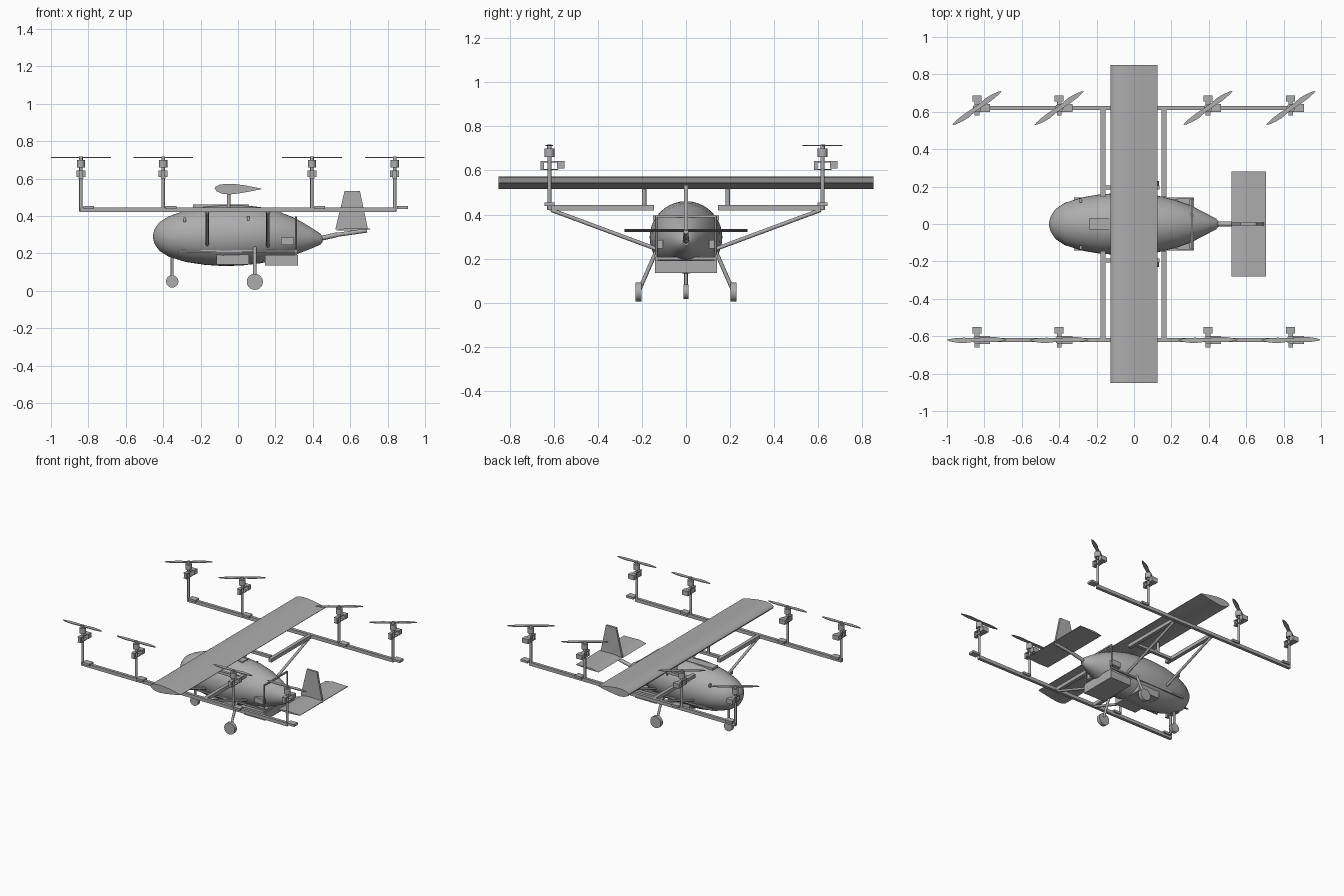
import bpy, bmesh, math
from mathutils import Vector, Matrix

cube = bpy.data.objects.get("Cube")
if cube:
    bpy.data.objects.remove(cube, do_unlink=True)

GREY = 0.42
grey = bpy.data.materials.new("plain grey")
grey.use_nodes = True
grey.diffuse_color = (GREY, GREY, GREY, 1)
grey.node_tree.nodes["Principled BSDF"].inputs["Base Color"].default_value = (GREY, GREY, GREY, 1)


def finish(name, bm, smooth=False):
    bmesh.ops.recalc_face_normals(bm, faces=bm.faces)
    mesh = bpy.data.meshes.new(name)
    bm.to_mesh(mesh)
    bm.free()
    mesh.materials.append(grey)
    ob = bpy.data.objects.new(name, mesh)
    bpy.context.collection.objects.link(ob)
    if smooth:
        bpy.ops.object.select_all(action="DESELECT")
        ob.select_set(True)
        bpy.context.view_layer.objects.active = ob
        bpy.ops.object.shade_smooth_by_angle(angle=math.radians(35))
    return ob


def box(name, center, size):
    bm = bmesh.new()
    bmesh.ops.create_cube(bm, size=1, matrix=Matrix.Translation(center) @ Matrix.Diagonal((*size, 1)))
    return finish(name, bm)


def tube(name, a, b, r, sides=16):
    a, b = Vector(a), Vector(b)
    d = b - a
    m = Matrix.Translation((a + b) / 2) @ d.to_track_quat("Z", "Y").to_matrix().to_4x4()
    bm = bmesh.new()
    bmesh.ops.create_cone(bm, cap_ends=True, segments=sides, radius1=r, radius2=r, depth=d.length, matrix=m)
    return finish(name, bm, True)


def slab(name, points, offset, smooth=False):
    """Extrude a closed outline along the offset vector."""
    bm = bmesh.new()
    face = bm.faces.new([bm.verts.new(p) for p in points])
    new = bmesh.ops.extrude_face_region(bm, geom=[face])["geom"]
    bmesh.ops.translate(bm, vec=offset, verts=[v for v in new if isinstance(v, bmesh.types.BMVert)])
    return finish(name, bm, smooth)


# Egg-shaped fuselage: x, centre height, half height, half width
stations = [(-.455, .29, .006, .006), (-.447, .29, .038, .038), (-.42, .29, .077, .08),
            (-.37, .29, .108, .113), (-.28, .292, .138, .142), (-.18, .295, .156, .159),
            (-.08, .296, .164, .165), (.02, .297, .162, .164), (.12, .297, .15, .153),
            (.22, .295, .128, .128), (.31, .29, .096, .096), (.38, .283, .062, .06),
            (.44, .276, .03, .028), (.452, .275, .015, .014)]
bm = bmesh.new()
SIDES = 40
rings = []
for x, z, rz, ry in stations:
    angles = [math.tau * i / SIDES for i in range(SIDES)]
    rings.append([bm.verts.new((x, ry * math.cos(t), z + rz * math.sin(t))) for t in angles])
for p, q in zip(rings, rings[1:]):
    for i in range(SIDES):
        j = (i + 1) % SIDES
        bm.faces.new((p[i], p[j], q[j], q[i]))
bm.faces.new(rings[0])
bm.faces.new(rings[-1])
finish("fuselage", bm, True)

# Main wing
airfoil = [(-.125, .548), (-.118, .558), (-.098, .567), (-.065, .572), (-.02, .571), (.04, .563),
           (.125, .546), (.125, .543), (.06, .53), (0, .52), (-.045, .515), (-.085, .519), (-.114, .532)]
slab("wing", [(x, -.85, z) for x, z in airfoil], (0, 1.7, 0), True)

# Tail
tube("tail_boom_front", (.43, 0, .277), (.53, 0, .3), .013)
tube("tail_boom_rear", (.52, 0, .298), (.69, 0, .322), .011)
slab("tailplane", [(.52, -.28, .322), (.58, -.28, .335), (.705, -.28, .332), (.705, -.28, .328),
                   (.6, -.28, .321)], (0, .56, 0))
slab("tail_fin", [(.52, -.008, .328), (.695, -.008, .328), (.652, -.008, .533), (.57, -.008, .533)],
     (0, .016, 0))

# Parts repeated on both sides
for side, s in (("right", -1), ("left", 1)):
    box(f"{side}_rotor_boom", (0, s * .62, .433), (1.69, .022, .025))
    for place, x in (("front", -.165), ("rear", .16)):
        box(f"{side}_{place}_spar", (x, s * .383, .431), (.026, .475, .026))
        tube(f"{side}_{place}_brace", (x, s * .61, .42), (x, s * .125, .24), .009)
    box(f"{side}_wing_mount_bar", (-.015, s * .195, .431), (.3, .022, .02))
    tube(f"{side}_wing_mount", (-.05, s * .19, .43), (-.05, s * .19, .53), .01)
    box(f"{side}_lower_rail", (0, s * .137, .213), (.64, .012, .012))
    tube(f"{side}_rear_post", (.31, s * .135, .19), (.31, s * .135, .395), .005)
    box(f"{side}_rear_step", (.265, s * .12, .265), (.07, .03, .04))
    box(f"{side}_front_hinge", (-.285, s * .125, .38), (.012, .02, .022))
    box(f"{side}_rear_hinge", (.055, s * .14, .385), (.012, .02, .022))
    tube(f"{side}_main_leg", (.09, s * .213, .055), (.09, s * .13, .245), .009)
    tube(f"{side}_main_wheel", (.09, s * .203, .048), (.09, s * .229, .048), .043, 32)

# Nose gear and underslung boxes
tube("nose_leg", (-.352, 0, .05), (-.352, 0, .2), .008)
tube("nose_wheel", (-.352, -.012, .05), (-.352, .012, .05), .033, 32)
box("middle_box", (-.028, 0, .167), (.175, .25, .055))
box("rear_box", (.233, 0, .163), (.175, .28, .056))
box("rear_crossbar", (.31, 0, .392), (.01, .27, .01))
box("lower_crossbar", (.31, 0, .2), (.012, .28, .014))
box("roof_plate", (-.09, 0, .452), (.3, .06, .016))

# Eight lift rotors
blade = [(0, .008), (.03, .012), (.07, .017), (.11, .014), (.145, .007), (.16, 0),
         (.145, -.005), (.11, -.01), (.07, -.012), (.03, -.011), (0, -.008)]
outline = blade[1:-1] + [(-x, -y) for x, y in blade[1:-1]]
for row, y, turn in (("right", -.62, 0), ("left", .62, 34.5)):
    for n, x in enumerate((-.84, -.4, .395, .838), 1):
        tag = f"{row}_rotor_{n}"
        tube(f"{tag}_post", (x, y, .425), (x, y, .665), .009)
        box(f"{tag}_speed_controller", (x + .042, y, .446), (.058, .045, .016))
        box(f"{tag}_bracket_top", (x, y, .64), (.026, .08, .006))
        box(f"{tag}_bracket_base", (x, y, .604), (.026, .08, .006))
        box(f"{tag}_bracket_end", (x, y - .032, .622), (.022, .016, .04))
        box(f"{tag}_servo", (x, y + .051, .625), (.048, .034, .034))
        tube(f"{tag}_motor", (x, y, .66), (x, y, .7), .022, 24)
        tube(f"{tag}_hub", (x, y, .695), (x, y, .718), .01)
        prop = slab(f"{tag}_propeller", [(px, py, 0) for px, py in outline], (0, 0, .005))
        prop.location = (x, y, .71)
        prop.rotation_euler.z = math.radians(turn)
